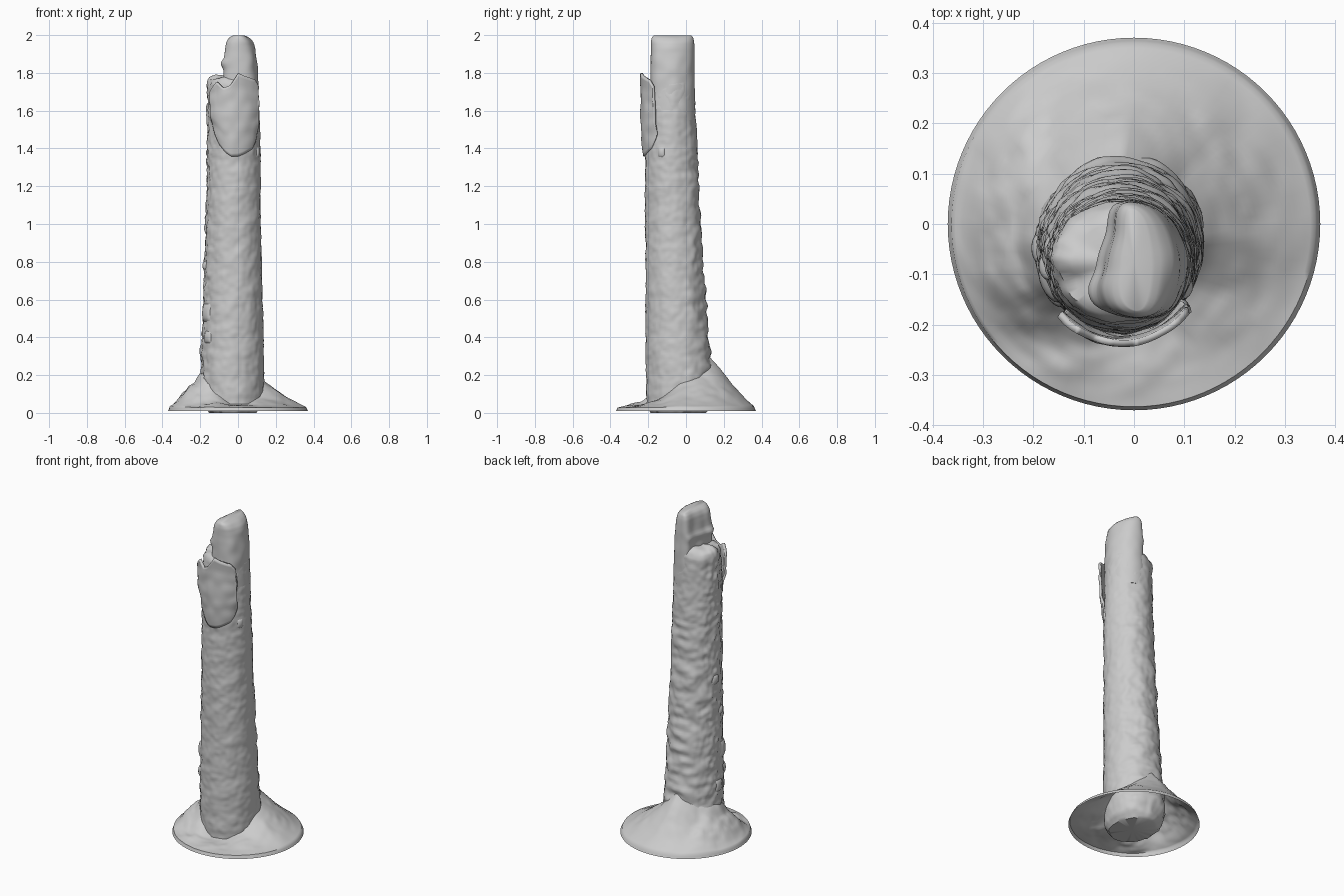
import bpy, bmesh, math
from mathutils import Vector, noise

if "Cube" in bpy.data.objects:
    bpy.data.objects.remove(bpy.data.objects["Cube"])

TAU = 2 * math.pi


def lerp_table(table, t):
    """Linear interpolation in rows of (key, values...)."""
    for a, b in zip(table, table[1:]):
        if t <= b[0]:
            f = max(0, (t - a[0]) / (b[0] - a[0]))
            return [p + (q - p) * f for p, q in zip(a[1:], b[1:])]
    return list(table[-1][1:])


def bump(p, freq, seed=0):
    return noise.noise(Vector((p[0] * freq + seed, p[1] * freq, p[2] * freq)))


def skin(name, rings, closed=True, cap_start=False, cap_end=False, angle=50):
    """Join rows of points into a surface."""
    bm = bmesh.new()
    rows = [[bm.verts.new(p) for p in r] for r in rings]
    n = len(rows[0])
    for a, b in zip(rows, rows[1:]):
        for i in range(n if closed else n - 1):
            j = (i + 1) % n
            bm.faces.new((a[i], a[j], b[j], b[i]))
    for cap, row in ((cap_start, rows[0][::-1]), (cap_end, rows[-1])):
        if cap:
            c = bm.verts.new(sum((v.co for v in row), Vector()) / n)
            for i in range(n):
                bm.faces.new((row[i], row[(i + 1) % n], c))
    me = bpy.data.meshes.new(name)
    bm.to_mesh(me)
    bm.free()
    ob = bpy.data.objects.new(name, me)
    bpy.context.collection.objects.link(ob)
    bpy.context.view_layer.objects.active = ob
    ob.select_set(True)
    bpy.ops.object.shade_smooth_by_angle(angle=math.radians(angle))
    ob.select_set(False)
    return ob


# Trunk extents by height: z, x min, x max, y min, y max
TRUNK = [(0.0, -.15, .10, -.185, .10), (.03, -.18, .125, -.205, .13),
         (.10, -.195, .138, -.21, .15), (.3, -.193, .138, -.212, .128),
         (.6, -.183, .13, -.213, .105), (1.0, -.17, .12, -.216, .08),
         (1.4, -.162, .117, -.218, .06), (1.6, -.164, .113, -.21, .05),
         (1.74, -.162, .108, -.195, .044), (1.77, -.15, .095, -.18, .03),
         (1.785, -.12, .06, -.15, .0)]


def trunk_point(a, z, grow=0.0):
    x0, x1, y0, y1 = lerp_table(TRUNK, z)
    c, s = math.cos(a), math.sin(a)
    return Vector(((x0 + x1) / 2 + ((x1 - x0) / 2 + grow) * c,
                   (y0 + y1) / 2 + ((y1 - y0) / 2 + grow) * s, z))


# Trunk: bumpy bark, roughest on the left and lower back
rings = []
N = 96
heights = [1.74 * i / 150 for i in range(151)] + [1.755, 1.77, 1.78, 1.785]
for z in heights:
    ring = []
    for i in range(N):
        a = TAU * i / N
        p = trunk_point(a, z)
        left, back = max(0, -math.cos(a)), max(0, math.sin(a))
        d = .005 * bump(p, 14) + .0035 * bump(p, 35, 9)
        d += .010 * left ** 3 * bump((p.x, p.y, p.z * .8), 42, 4)
        if z < 1.35:
            d += .012 * back * bump((p.x * .45, p.y, p.z * 1.1), 20, 2)
        ring.append(trunk_point(a, z, d))
        if z > 1.7:
            ring[-1].z += .02 * bump(p, 16, 6) * (z - 1.7) / .08
        ring[-1].z = max(0, ring[-1].z)
    rings.append(ring)
skin("trunk", rings, cap_start=True, cap_end=True)

# Broken heartwood spire: ragged on the left, rounded towards the top
OUTLINE = [(.105, -.09), (.10, -.04), (.07, .015), (.02, .042), (-.03, .045),
           (-.045, .02), (-.042, -.02), (-.062, -.06), (-.065, -.095),
           (-.08, -.125), (-.068, -.165), (-.02, -.185), (.04, -.188), (.085, -.16)]
# z, x scale left, x scale right, y scale
SPIRE = [(1.55, 1.0, 1.06, 1.03), (1.78, 1.0, 1.03, 1.01), (1.82, 1.0, 1.0, 1.0),
         (1.85, 1.2, .97, 1.0), (1.88, .95, .93, 1.0), (1.93, .88, .87, .99),
         (1.965, .78, .75, .975), (1.988, .6, .55, .94), (1.998, .35, .33, .86)]
rings = []
m = len(OUTLINE)
for k in range(37):
    z = 1.55 + .448 * (1 - (1 - k / 36) ** 1.4)
    sl, sr, sy = lerp_table(SPIRE, z)
    ring = []
    for i in range(m * 5):
        j, f = divmod(i, 5)
        f /= 5
        w = ((1 - f) ** 3 / 6, (3 * f ** 3 - 6 * f * f + 4) / 6,
             (-3 * f ** 3 + 3 * f * f + 3 * f + 1) / 6, f ** 3 / 6)
        x = sum(w[q] * OUTLINE[(j + q - 1) % m][0] for q in range(4)) * 1.03
        y = sum(w[q] * OUTLINE[(j + q - 1) % m][1] for q in range(4))
        x *= sl if x < 0 else sr
        y = -.072 + (y + .072) * sy * 1.02
        d = 1 + .05 * bump((x, y, z), 16, 5)
        ring.append(Vector((x * d, -.072 + (y + .072) * (1 + (d - 1) * .5), z)))
    rings.append(ring)
skin("broken_spire", rings, cap_start=True, cap_end=True)

# Peeling bark at the front: angle (degrees), bottom z, top z
FLAP = [(222, 1.52, 1.70), (240, 1.42, 1.755), (254, 1.38, 1.72), (265, 1.36, 1.735),
        (279, 1.36, 1.80), (290, 1.37, 1.785), (312, 1.40, 1.765),
        (322, 1.44, 1.73), (327, 1.48, 1.64)]
cols = []
for i in range(43):
    ang = 222 + 105 * i / 42
    zb, zt = lerp_table(FLAP, ang)
    front = max(0, math.cos(math.radians(ang - 275)))
    col = []
    for k in range(25):
        t = k / 24
        z = zb + (zt - zb) * t
        p = trunk_point(math.radians(ang), min(z, 1.72))
        g = -.006 + .014 * min(1, t * 3) + (.004 + .021 * front) * t * t
        p = trunk_point(math.radians(ang), min(z, 1.72), g + .005 * bump(p, 18, 3))
        p.z = z
        col.append(p)
    cols.append(col)
flap = skin("peeling_bark", cols, closed=False)
thick = flap.modifiers.new("Thickness", "SOLIDIFY")
thick.thickness = .014
thick.offset = -1

# Small raised bark flakes: angle, z, width, height, lift
for ang, z0, w, h, lift in ((338, 1.38, .16, .06, .009), (190, .78, .18, .05, .014),
                            (205, .53, .3, .10, .014), (182, .33, .2, .08, .012),
                            (172, .98, .2, .06, .01), (215, .40, .2, .07, .012)):
    rows = []
    for k in range(9):
        v = k / 4 - 1
        rows.append([trunk_point(math.radians(ang) + w * (u / 4 - 1), z0 + h / 2 * v,
                                 -.005 + (lift + .005) * max(0, (1 - v * v) * (1 - (u / 4 - 1) ** 2)) ** .5)
                     for u in range(9)])
    skin("bark_flake", rows, closed=False)

# Root mound: open below, low at the front, climbing up the back and left
CONTACT = [(0, .16), (45, .21), (90, .31), (135, .24), (180, .23), (210, .20),
           (235, .11), (265, .05), (300, .05), (330, .09), (360, .16)]
rings = []
for k in range(27):
    ring = []
    t = min(1, k / 25)
    for i in range(N):
        a = TAU * i / N
        h = lerp_table(CONTACT, math.degrees(a))[0]
        inner = trunk_point(a, h, -.012)
        rim = Vector((.37 * math.cos(a), .37 * math.sin(a), 0))
        p = inner.lerp(rim, t)
        p.z = .028 + (h - .028) * (1 - t) ** 1.12
        fade = math.sin(math.pi * min(1, t * .97 + .03))
        rough = .5 + max(0, -math.cos(a))
        p.z += fade * rough * (.022 * bump(p, 9, 7) + .008 * bump(p, 26, 1))
        p.z = max(p.z, .02)
        if k >= 25:
            p.z = .022 if k == 25 else .01
        ring.append(p)
    rings.append(ring)
for p in rings[25]:
    p.x *= .985
    p.y *= .985
skin("root_mound", rings[::-1])
